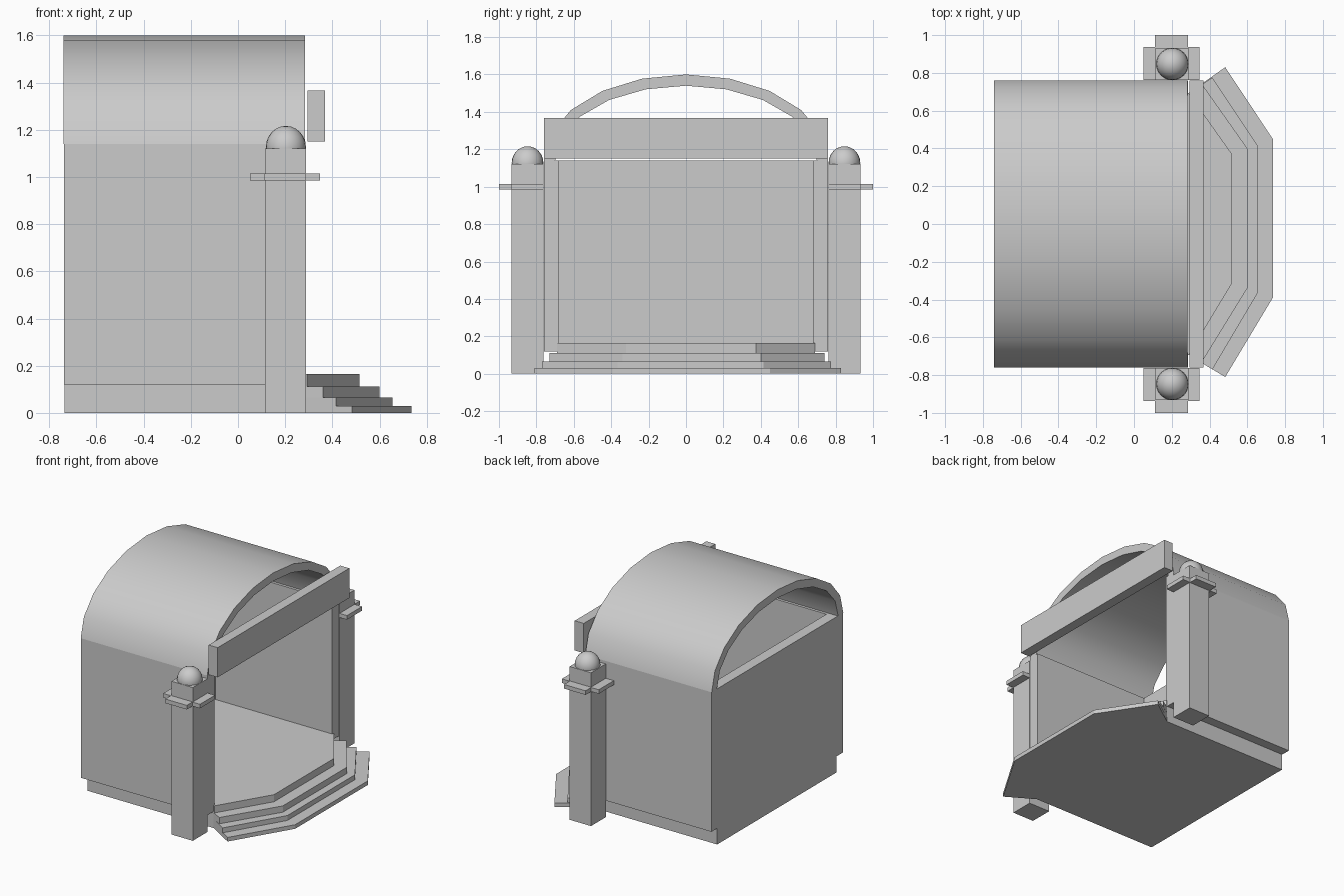
import bpy, bmesh, math
from mathutils import Matrix, Vector

if "Cube" in bpy.data.objects:
    bpy.data.objects.remove(bpy.data.objects["Cube"])


def finish(name, bm):
    bmesh.ops.recalc_face_normals(bm, faces=bm.faces)
    me = bpy.data.meshes.new(name)
    bm.to_mesh(me)
    bm.free()
    ob = bpy.data.objects.new(name, me)
    bpy.context.collection.objects.link(ob)
    return ob


def smooth(ob, angle):
    bpy.ops.object.select_all(action='DESELECT')
    ob.select_set(True)
    bpy.context.view_layer.objects.active = ob
    bpy.ops.object.shade_smooth_by_angle(angle=math.radians(angle))


def box(name, x, y, z):
    bm = bmesh.new()
    bmesh.ops.create_cube(bm, size=1)
    for v in bm.verts:
        v.co = [(lo + hi) / 2 + c * (hi - lo) for c, (lo, hi) in zip(v.co, (x, y, z))]
    return finish(name, bm)


def prism(name, points, offset):
    """Extrude a planar outline along an offset vector."""
    bm = bmesh.new()
    face = bm.faces.new([bm.verts.new(p) for p in points])
    out = bmesh.ops.extrude_face_region(bm, geom=[face])
    bmesh.ops.translate(bm, vec=Vector(offset),
                        verts=[g for g in out['geom'] if isinstance(g, bmesh.types.BMVert)])
    # keep the starting cap so the solid is closed
    if not face.is_valid or len(bm.faces) < len(points) + 2:
        bmesh.ops.holes_fill(bm, edges=bm.edges)
    return finish(name, bm)


BACK, FRONT, W = -0.735, 0.285, 0.76

# floor and angled steps: z range, flare corner x, front x, y of (flare-, front-, front+, flare+)
steps = [
    ((0.00, 0.03), 0.483, 0.735, (-0.81, -0.39, 0.45, 0.83)),
    ((0.03, 0.066), 0.415, 0.655, (-0.77, -0.365, 0.415, 0.775)),
    ((0.066, 0.112), 0.36, 0.60, (-0.73, -0.34, 0.40, 0.74)),
    ((0.112, 0.164), 0.292, 0.515, (-0.69, -0.32, 0.375, 0.69)),
]
for i, ((z0, z1), xc, xf, (a, b, c, d)) in enumerate(steps):
    outline = [(BACK, -0.69), (0.285, -0.69), (xc, a), (xf, b),
               (xf, c), (xc, d), (0.285, 0.69), (BACK, 0.69)]
    prism(f"floor_step_{i + 1}", [(x, y, z0) for x, y in outline], (0, 0, z1 - z0))

# walls
box("back_wall", (-0.738, -0.66), (-0.69, 0.69), (0.12, 1.14))
for side, s in (("near", -1), ("far", 1)):
    box(f"{side}_wall", (-0.738, FRONT), sorted((s * 0.68, s * W)), (0.12, 1.14))

# arched roof shell, open at both ends
N = 10
angles = [math.pi * i / N for i in range(N + 1)]
arc = [(-0.74, 0.76 * math.cos(t), 1.14 + 0.46 * math.sin(t)) for t in angles]
arc += [(-0.74, 0.70 * math.cos(t), 1.14 + 0.40 * math.sin(t)) for t in reversed(angles)]
smooth(prism("vaulted_roof", arc, (1.023, 0, 0)), 35)

# lintel across the entrance
box("lintel", (0.295, 0.368), (-W, W), (1.15, 1.367))

# pillars with cross-shaped collars and domed caps
for side, s in (("near", -1), ("far", 1)):
    def span(a, b):
        return sorted((s * a, s * b))
    box(f"{side}_pillar", (0.115, 0.288), span(0.762, 0.933), (0, 1.12))
    box(f"{side}_collar_long", (0.05, 0.348), span(0.762, 0.936), (0.985, 1.015))
    box(f"{side}_collar_cross", (0.112, 0.286), span(0.765, 1.0), (0.985, 1.015))
    bm = bmesh.new()
    bmesh.ops.create_uvsphere(bm, u_segments=24, v_segments=12, radius=0.085)
    bmesh.ops.scale(bm, vec=(1, 1, 1.06), verts=bm.verts)
    bmesh.ops.translate(bm, vec=(0.203, s * 0.847, 1.126), verts=bm.verts)
    # trim the half hidden inside the pillar
    bmesh.ops.bisect_plane(bm, geom=bm.verts[:] + bm.edges[:] + bm.faces[:],
                           plane_co=(0, 0, 1.119), plane_no=(0, 0, 1), clear_inner=True)
    bmesh.ops.holes_fill(bm, edges=[e for e in bm.edges if e.is_boundary])
    smooth(finish(f"{side}_dome", bm), 40)
